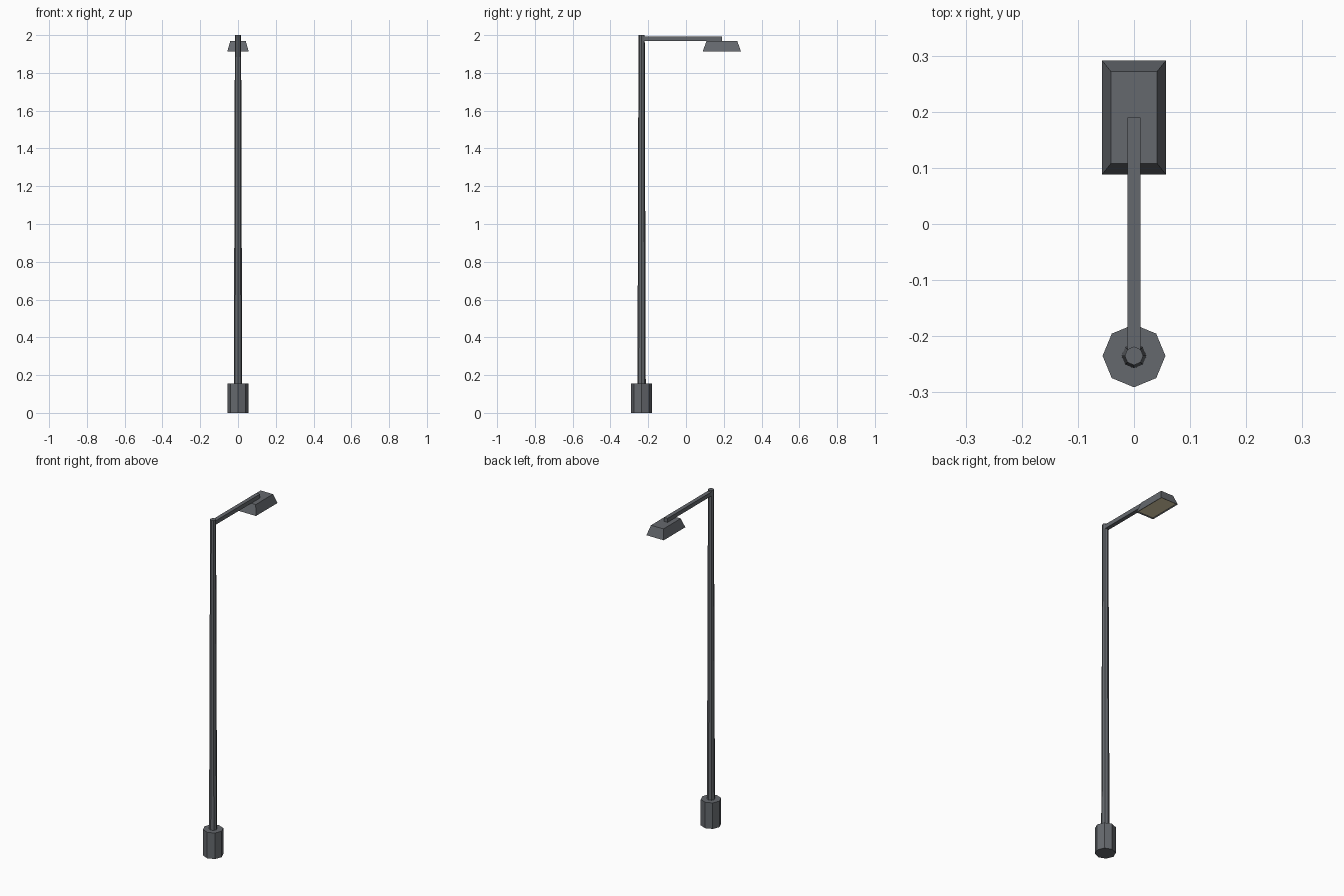
import bpy, bmesh
from mathutils import Matrix

if "Cube" in bpy.data.objects:
    bpy.data.objects.remove(bpy.data.objects["Cube"])

POLE_Y, HEAD_Y = -0.235, 0.19


def material(name, rgb):
    m = bpy.data.materials.new(name)
    m.diffuse_color = (*rgb, 1)
    m.use_nodes = True
    m.node_tree.nodes["Principled BSDF"].inputs["Base Color"].default_value = m.diffuse_color
    return m


metal = material("dark_metal", (0.13, 0.14, 0.155))
glow = material("warm_lens", (0.75, 0.66, 0.42))


def make_object(name, bm, *mats):
    mesh = bpy.data.meshes.new(name)
    bm.to_mesh(mesh)
    bm.free()
    for m in mats:
        mesh.materials.append(m)
    ob = bpy.data.objects.new(name, mesh)
    bpy.context.collection.objects.link(ob)
    return ob


def octagon_column(name, r_bottom, r_top, z0, z1):
    bm = bmesh.new()
    bmesh.ops.create_cone(bm, cap_ends=True, segments=8, radius1=r_bottom,
                          radius2=r_top, depth=z1 - z0,
                          matrix=Matrix.Translation((0, POLE_Y, (z0 + z1) / 2)))
    return make_object(name, bm, metal)


def box(x, y0, y1, z0, z1):
    bm = bmesh.new()
    bmesh.ops.create_cube(bm, size=1)
    for v in bm.verts:
        v.co = (2 * x * v.co.x, (y0 + y1) / 2 + (y1 - y0) * v.co.y,
                (z0 + z1) / 2 + (z1 - z0) * v.co.z)
    return bm


# Footing and tapered pole
octagon_column("footing", 0.056, 0.056, 0, 0.155)
octagon_column("pole", 0.022, 0.0165, 0.15, 2.0)

# Horizontal arm
make_object("arm", box(0.012, POLE_Y, HEAD_Y, 1.968, 1.992), metal)

# Lamp housing: box with narrowed top and a recessed lens underneath
bm = box(0.057, 0.088, 0.2915, 1.912, 1.968)
for v in bm.verts:
    if v.co.z > 1.94:
        v.co.x *= 0.041 / 0.057
        v.co.y = HEAD_Y + (v.co.y - HEAD_Y) * 0.082 / 0.102
bm.normal_update()
lens = min(bm.faces, key=lambda f: f.calc_center_median().z)
bmesh.ops.inset_region(bm, faces=[lens], thickness=0.008)
bmesh.ops.translate(bm, verts=lens.verts, vec=(0, 0, 0.004))
lens.material_index = 1
make_object("lamp_housing", bm, metal, glow)
